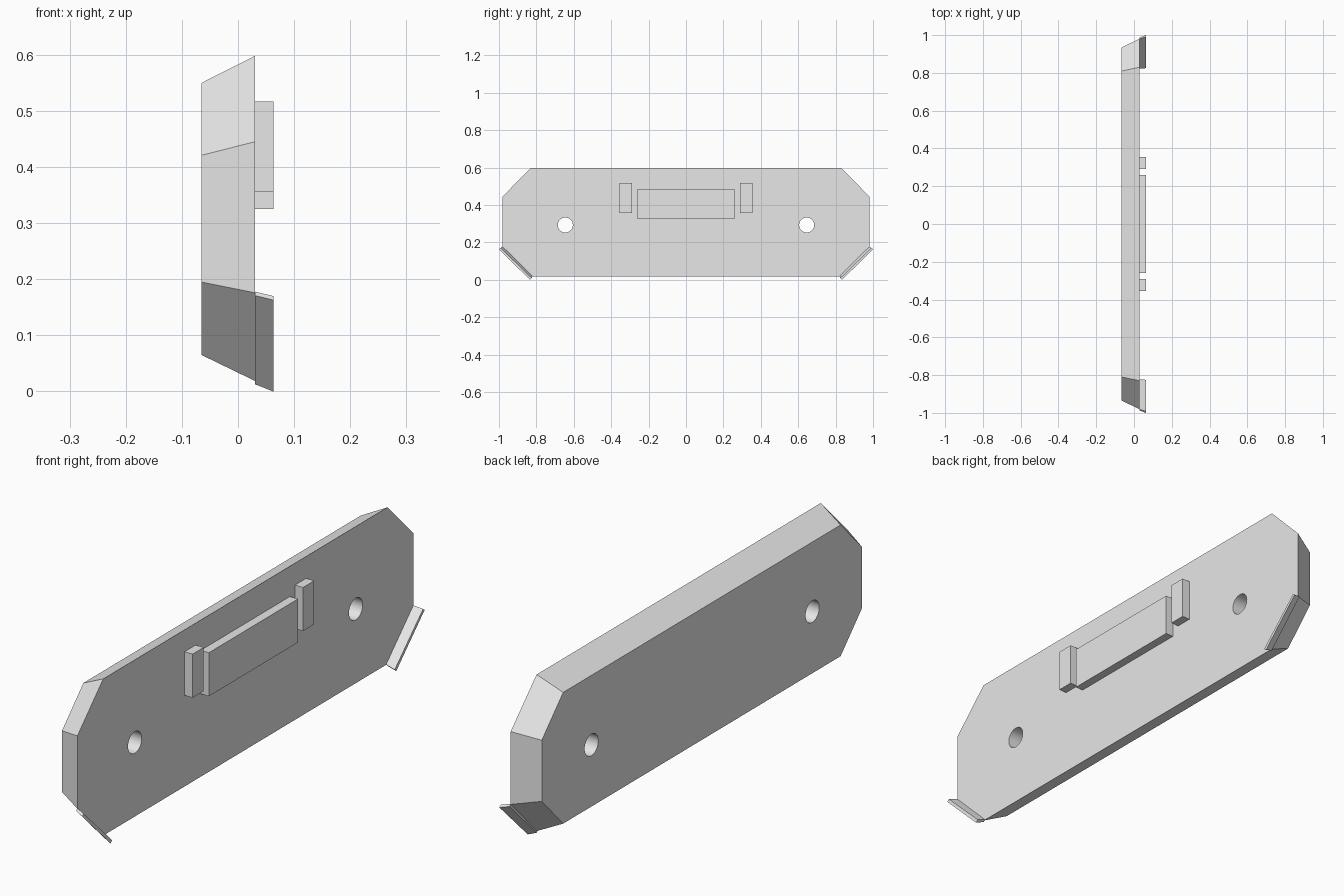
import bpy
import bmesh

cube = bpy.data.objects.get("Cube")
if cube:
    bpy.data.objects.remove(cube)

grey = bpy.data.materials.new("light grey")
grey.use_nodes = True
colour = (0.8, 0.8, 0.8, 1)
grey.diffuse_color = colour
grey.node_tree.nodes["Principled BSDF"].inputs["Base Color"].default_value = colour

BACK, FACE, FRONT = -0.065, 0.03, 0.063


def loft(name, x0, ring0, x1, ring1):
    """Solid between two matching (y, z) outlines at x0 and x1."""
    bm = bmesh.new()
    a = [bm.verts.new((x0, y, z)) for y, z in ring0]
    b = [bm.verts.new((x1, y, z)) for y, z in ring1]
    bm.faces.new(a)
    bm.faces.new(b)
    n = len(a)
    for i in range(n):
        j = (i + 1) % n
        bm.faces.new((a[i], a[j], b[j], b[i]))
    bmesh.ops.recalc_face_normals(bm, faces=bm.faces)
    mesh = bpy.data.meshes.new(name)
    bm.to_mesh(mesh)
    bm.free()
    mesh.materials.append(grey)
    obj = bpy.data.objects.new(name, mesh)
    bpy.context.collection.objects.link(obj)
    return obj


def mirrored(half):
    return half + [(-y, z) for y, z in reversed(half)]


def block(name, y0, y1, z0, z1):
    ring = [(y0, z0), (y1, z0), (y1, z1), (y0, z1)]
    return loft(name, FACE - 0.005, ring, FRONT, ring)


# Tapered plate with cut corners
back_half = [(0.81, 0.065), (0.935, 0.195), (0.935, 0.421), (0.81, 0.55)]
face_half = [(0.828, 0.019), (0.981, 0.176), (0.981, 0.445), (0.83, 0.598)]
plate = loft("plate", BACK, mirrored(back_half), FACE, mirrored(face_half))

# Round mounting holes
for side in (-1, 1):
    bpy.ops.mesh.primitive_cylinder_add(
        vertices=40, radius=0.04, depth=0.4,
        location=(0, side * 0.645, 0.293), rotation=(0, 1.570796, 0))
    cutter = bpy.context.object
    cutter.name = "hole_cutter"
    cutter.data.materials.append(grey)
    mod = plate.modifiers.new("hole", 'BOOLEAN')
    mod.object = cutter
    mod.solver = 'EXACT'
    bpy.ops.object.select_all(action='DESELECT')
    plate.select_set(True)
    bpy.context.view_layer.objects.active = plate
    bpy.ops.object.modifier_apply(modifier=mod.name)
    bpy.data.objects.remove(cutter)
bpy.ops.object.shade_smooth_by_angle(angle=0.5)

# Raised bar and its two side blocks
block("centre_bar", -0.26, 0.26, 0.325, 0.486)
for side, label in ((1, "left"), (-1, "right")):
    block(label + "_block", side * 0.29, side * 0.355, 0.356, 0.517)

    # Thin flared lip continuing the lower corner
    root = [(0.822, 0.02), (0.829, 0.013), (0.988, 0.171), (0.981, 0.178)]
    tip = [(0.825, 0.009), (0.834, 0.0), (1.0, 0.163), (0.991, 0.17)]
    loft(label + "_lip",
         FACE, [(side * y, z) for y, z in root],
         FRONT, [(side * y, z) for y, z in tip])
